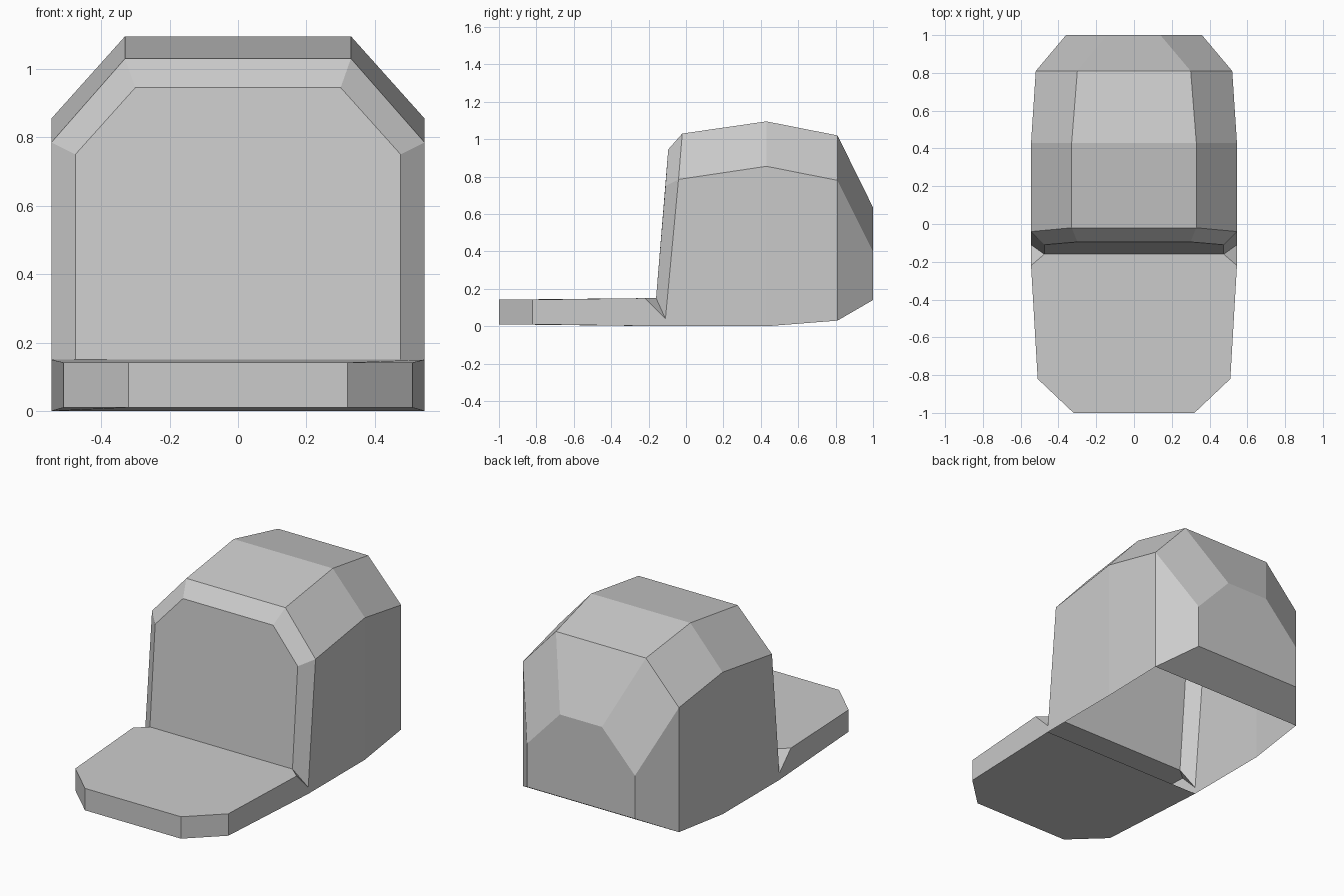
import bpy
import bmesh

if "Cube" in bpy.data.objects:
    bpy.data.objects.remove(bpy.data.objects["Cube"])

grey = bpy.data.materials.new("light_grey")
grey.diffuse_color = (0.6, 0.6, 0.6, 1.0)
grey.use_nodes = True
grey.node_tree.nodes["Principled BSDF"].inputs["Base Color"].default_value = grey.diffuse_color


def mirror(points):
    return [(-x, y, z) for x, y, z in points]


def build(name, polygons):
    """Weld a list of polygons into one flat-shaded sheet."""
    bm = bmesh.new()
    for poly in polygons:
        bm.faces.new([bm.verts.new(p) for p in poly])
    bmesh.ops.remove_doubles(bm, verts=bm.verts[:], dist=0.0005)
    bmesh.ops.recalc_face_normals(bm, faces=bm.faces[:])
    mesh = bpy.data.meshes.new(name)
    bm.to_mesh(mesh)
    bm.free()
    mesh.materials.append(grey)
    obj = bpy.data.objects.new(name, mesh)
    bpy.context.collection.objects.link(obj)
    return obj


# Crown: right half of each arch (hem, shoulder, top), from front to back
arches = [
    [(0.475, -0.16, 0.15), (0.475, -0.11, 0.75), (0.30, -0.095, 0.945)],
    [(0.545, -0.11, 0.04), (0.545, -0.04, 0.785), (0.33, -0.02, 1.03)],
    [(0.545, 0.43, 0.0), (0.545, 0.43, 0.855), (0.33, 0.43, 1.095)],
    [(0.52, 0.81, 0.03), (0.52, 0.81, 0.78), (0.30, 0.81, 1.02)],
    [(0.36, 1.0, 0.14), (0.36, 1.0, 0.40), (0.14, 1.0, 0.635)],
]
rings = [half + mirror(half)[::-1] for half in arches]

crown = [rings[0], rings[-1]]                     # front panel and back panel
for a, b in zip(rings, rings[1:]):
    for i in range(5):
        crown.append([a[i], b[i], b[i + 1], a[i + 1]])
# Sloped face under the back
crown.append([rings[3][0], rings[3][5], rings[4][5], rings[4][0]])
# Lower hem where the side runs into the brim
notch = arches[1][0]
hem = (0.545, -0.11, 0.0)
hem_side = [notch, hem, arches[2][0]]
crown += [hem_side, mirror(hem_side)]
build("crown", crown)

# Brim: hollow, open towards the inside of the crown
seam = arches[0][0]
top = [seam, (0.545, -0.22, 0.15), (0.51, -0.82, 0.142), (0.32, -1.0, 0.142)]
under = [hem, (0.51, -0.82, 0.01), (0.32, -1.0, 0.01)]
brim = [top + mirror(top)[::-1], under + mirror(under)[::-1]]
brim.append([top[3], under[2], mirror(under)[2], mirror(top)[3]])
for face in (
    [top[1], top[2], under[1], hem, notch],       # side
    [top[2], top[3], under[2], under[1]],         # front corner
    [notch, seam, top[1]],                        # notch beside the seam
):
    brim += [face, mirror(face)]
build("brim", brim)
